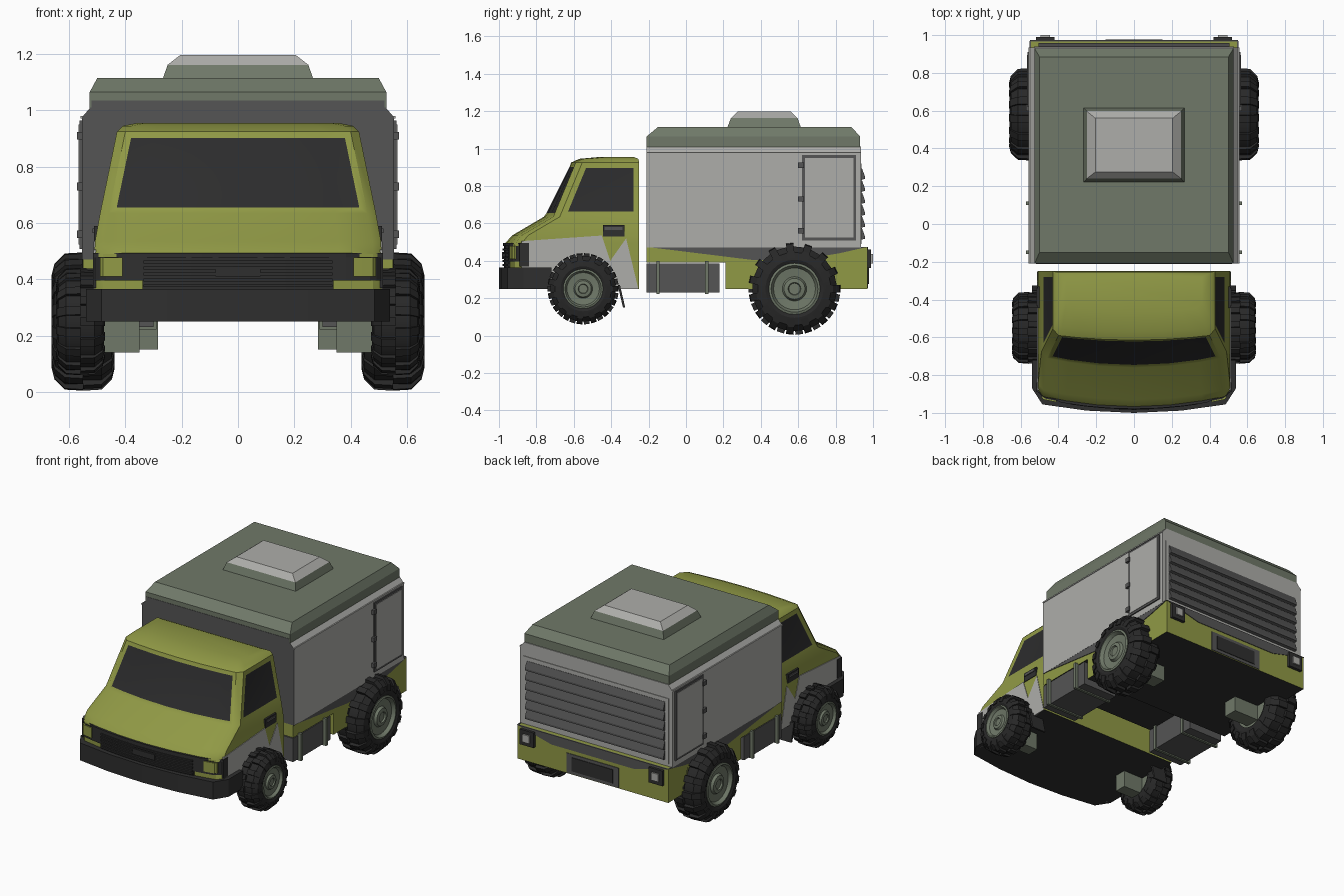
import bpy, bmesh, math
from mathutils import Matrix, Vector

if "Cube" in bpy.data.objects:
    bpy.data.objects.remove(bpy.data.objects["Cube"])


def material(name, r, g, b):
    m = bpy.data.materials.new(name)
    m.diffuse_color = (r, g, b, 1)
    m.use_nodes = True
    m.node_tree.nodes["Principled BSDF"].inputs["Base Color"].default_value = m.diffuse_color
    return m


GREEN = material("olive_green_paint", 0.28, 0.32, 0.06)
LIGHT = material("light_grey_panel", 0.42, 0.42, 0.40)
DARK = material("dark_grey_panel", 0.09, 0.09, 0.09)
BLACK = material("black_plastic", 0.028, 0.028, 0.028)
TYRE = material("tyre_rubber", 0.021, 0.021, 0.021)
GLASS = material("dark_glass", 0.025, 0.025, 0.026)
SAGE = material("sage_grey", 0.16, 0.19, 0.14)


def finish(name, bm, mats, mirror=False, smooth=None):
    me = bpy.data.meshes.new(name)
    bm.to_mesh(me)
    bm.free()
    ob = bpy.data.objects.new(name, me)
    bpy.context.collection.objects.link(ob)
    for m in mats:
        me.materials.append(m)
    if mirror:
        ob.modifiers.new("mirror", 'MIRROR')
    if smooth:
        bpy.ops.object.select_all(action='DESELECT')
        ob.select_set(True)
        bpy.context.view_layer.objects.active = ob
        bpy.ops.object.shade_smooth_by_angle(angle=math.radians(smooth))
    return ob


def add_prism(bm, pts, axis, a, b):
    """Extrude a 2D outline along an axis from a to b."""
    def place(p, t):
        return {'x': (t, p[0], p[1]), 'y': (p[0], t, p[1]), 'z': (p[0], p[1], t)}[axis]
    lo = [bm.verts.new(place(p, a)) for p in pts]
    hi = [bm.verts.new(place(p, b)) for p in pts]
    bm.faces.new(lo)
    bm.faces.new(hi[::-1])
    for i in range(len(pts)):
        j = (i + 1) % len(pts)
        bm.faces.new((lo[i], hi[i], hi[j], lo[j]))
    return lo + hi


def prism(name, pts, axis, a, b, mat, mirror=False, rule=None, mat2=None):
    bm = bmesh.new()
    add_prism(bm, pts, axis, a, b)
    bmesh.ops.recalc_face_normals(bm, faces=bm.faces)
    bm.normal_update()
    if rule:
        for f in bm.faces:
            f.material_index = int(rule(f.normal))
    return finish(name, bm, [mat, mat2] if mat2 else [mat], mirror)


def rect(a0, a1, b0, b1):
    return [(a0, b0), (a1, b0), (a1, b1), (a0, b1)]


def box(name, x0, x1, y0, y1, z0, z1, mat, mirror=False, **kw):
    return prism(name, rect(x0, x1, y0, y1), 'z', z0, z1, mat, mirror, **kw)


def frustum(name, low, high, z0, z1, mat):
    bm = bmesh.new()
    vs = add_prism(bm, rect(*low), 'z', z0, z1)
    for v, p in zip(vs[4:], rect(*high)):
        v.co.x, v.co.y = p
    bmesh.ops.recalc_face_normals(bm, faces=bm.faces)
    return finish(name, bm, [mat])


# Cab: stacked horizontal outlines (z, half width, front y, corner y, back y)
slices = [(.25, .51, -.965, -.915, -.25), (.49, .51, -.97, -.915, -.25),
          (.535, .508, -.93, -.88, -.25), (.635, .49, -.76, -.71, -.25),
          (.925, .43, -.615, -.59, -.25), (.945, .41, -.57, -.55, -.255),
          (.955, .36, -.46, -.45, -.28)]
bm = bmesh.new()
rings = []
for z, w, yf, yc, yb in slices:
    c = w - .03
    half = [(w, yb), (w, yc + .035)]
    half += [(c * t, yf + (yc - yf) * t * t) for t in (1, .75, .4, 0)]
    outline = half + [(-x, y) for x, y in half[-2::-1]]
    rings.append([bm.verts.new((x, y, z)) for x, y in outline])
panes = {}
for i in range(len(rings) - 1):
    for j in range(11):
        k = (j + 1) % 11
        panes[i, j] = bm.faces.new((rings[i][j], rings[i][k], rings[i + 1][k], rings[i + 1][j]))
floor = bm.faces.new(rings[0])
bm.faces.new(rings[-1])
floor.material_index = 2
bmesh.ops.recalc_face_normals(bm, faces=bm.faces)
bm.normal_update()
# Windscreen and side windows are inset into the cab
for group, inset in (([panes[3, j] for j in range(2, 8)], .024), ([panes[3, 0]], .03), ([panes[3, 9]], .03)):
    bmesh.ops.inset_region(bm, faces=group, thickness=inset, depth=-.004, use_even_offset=True)
    for f in group:
        f.material_index = 1
finish("cab", bm, [GREEN, GLASS, BLACK], smooth=38)

# Painted grey side patch and door handle
prism("cab_side_patch", [(-.88, .25), (-.88, .505), (-.45, .535), (-.405, .40), (-.32, .52),
                         (-.255, .25)], 'x', .504, .513, LIGHT, True)
box("door_handle_recess", .50, .512, -.445, -.33, .53, .59, BLACK, True)
box("door_handle", .51, .517, -.435, -.34, .565, .58, DARK, True)


def front_y(x):
    x = abs(x)
    return -.967 + .052 * (x / .48) ** 2 if x <= .48 else -.915 + (x - .48) * 1.17


def front_strip(name, x0, x1, z0, z1, d, mat, mirror=False):
    """Plate that follows the curved nose, standing out by d."""
    xs = [x0 + (x1 - x0) * i / 8 for i in range(9)]
    pts = [(x, front_y(x) - d) for x in xs] + [(x, front_y(x) + .015) for x in xs[::-1]]
    prism(name, pts, 'z', z0, z1, mat, mirror)


# Grille, headlights and bumper
front_strip("grille_panel", -.34, .34, .36, .485, .006, BLACK)
for i in range(5):
    front_strip("grille_slat", -.335, .335, .372 + i * .021, .382 + i * .021, .014, BLACK)
front_strip("grille_blank_plate", -.08, .08, .41, .448, .018, BLACK)
front_strip("nose_lip", -.512, .512, .478, .494, .012, BLACK)
front_strip("headlight_housing", .34, .513, .395, .48, .007, BLACK, True)
front_strip("headlight", .41, .49, .41, .478, .014, GREEN, True)
box("headlight_side_housing", .505, .516, -.89, -.84, .37, .494, BLACK, True)
bump = [(.54, -.72), (.54, -.87), (.485, -.955), (.25, -.988), (0, -1)]
prism("front_bumper", bump + [(-x, y) for x, y in bump[-2::-1]], 'z', .25, .365, BLACK)

# Cargo body with dark front wall and underside
prism("cargo_body", [(.555, .47), (.555, .975), (.525, 1.01), (-.525, 1.01), (-.555, .975), (-.555, .47)],
      'y', -.21, .935, LIGHT, rule=lambda n: n.y < -.9 or n.z < -.9, mat2=DARK)
box("body_side_trim", .55, .559, -.21, .935, .972, .98, LIGHT, True)
box("body_front_top_panel", -.52, .52, -.212, -.2, .98, 1.035, DARK)
box("roof_base", -.527, .527, -.21, .93, 1.0, 1.065, SAGE)
frustum("roof_cap", (-.527, .527, -.21, .93), (-.5, .5, -.15, .885), 1.065, 1.115, SAGE)
frustum("hatch_base", (-.268, .268, .22, .615), (-.25, .25, .24, .597), 1.11, 1.162, SAGE)
frustum("hatch_lid", (-.25, .25, .24, .597), (-.205, .205, .275, .56), 1.162, 1.197, LIGHT)

# Side doors with hinges
box("side_door_frame", .55, .563, .62, .91, .508, .965, DARK, True)
box("side_door_panel", .555, .566, .635, .895, .523, .95, LIGHT, True)
for z in (.56, .73, .91):
    box("door_hinge", .55, .572, .598, .632, z - .014, z + .014, DARK, True)

# Rear roller shutter
box("shutter_surround", -.53, .53, .93, .939, .49, .92, LIGHT)
for i in range(6):
    z = .51 + i * .064
    prism("shutter_slat", [(.93, z), (.957, z + .008), (.957, z + .02), (.941, z + .064), (.93, z + .064)],
          'x', -.505, .505, DARK)

# Lower chassis skirt
under = lambda n: n.z < -.9
box("chassis_front", -.55, .55, -.21, .215, .39, .472, GREEN, rule=under, mat2=BLACK)
box("chassis_rear", -.55, .55, .21, .97, .25, .472, GREEN, rule=under, mat2=BLACK)
prism("skirt_dark_wedge", [(-.21, .474), (.35, .405), (.58, .40), (.82, .44), (.97, .474)],
      'x', .545, .554, DARK, True)
prism("rear_dark_wedge", [(-.55, .474), (-.3, .41), (.3, .41), (.55, .474)], 'y', .965, .974, DARK)
box("rear_step_recess", -.19, .19, .965, .974, .255, .385, DARK)
box("rear_step_frame", -.15, .15, .97, .978, .275, .365, BLACK)
box("tail_light_housing", .42, .52, .965, .99, .36, .46, BLACK, True)
box("tail_light", .445, .495, .985, 1.0, .385, .435, LIGHT, True)

# Side tanks with straps
box("side_tank", .30, .55, -.21, .18, .23, .385, DARK, True)
for y in (-.15, .11):
    box("tank_strap", .29, .572, y - .009, y + .009, .222, .40, SAGE, True)

# Axle blocks and mud flaps
box("rear_axle_block", .285, .50, .53, .63, .15, .30, SAGE, True)
box("front_axle_block", .35, .50, -.59, -.51, .14, .28, SAGE, True)
prism("mud_flap", [(-.365, .27), (-.353, .27), (-.325, .15), (-.337, .15)], 'x', .44, .54, BLACK, True)


def lathe(name, profile, place, mat, steps, smooth):
    bm = bmesh.new()
    vs = [bm.verts.new((x, 0, r)) for x, r in profile]
    edges = [bm.edges.new(p) for p in zip(vs, vs[1:])]
    bmesh.ops.spin(bm, geom=vs + edges, cent=(0, 0, 0), axis=(1, 0, 0), angle=math.tau, steps=steps)
    bmesh.ops.remove_doubles(bm, verts=bm.verts, dist=.0004)
    bmesh.ops.recalc_face_normals(bm, faces=bm.faces)
    bm.transform(place)
    finish(name, bm, [mat], True, smooth)


def wheel(name, x, y, radius):
    place = Matrix.Translation((x, y, .25)) @ Matrix.Scale(radius / .245, 4)
    lathe(name + "_tyre", [(-.095, .125), (-.108, .155), (-.1, .195), (-.065, .226), (.065, .226),
                           (.1, .195), (.108, .155), (.095, .125)], place, TYRE, 30, 25)
    lathe(name + "_hub", [(-.085, 0), (-.085, .135), (.104, .137), (.108, .125), (.086, .112), (.08, .065),
                          (.096, .056), (.1, .034), (.09, .03), (.09, 0)], place, SAGE, 28, 30)
    # Tread lugs, staggered between the two shoulders
    bm = bmesh.new()
    n = 15
    for i in range(n):
        for side in (1, -1):
            pts = [(0, .2), (0, .245), (.065, .241), (.102, .205), (.112, .165), (.09, .165)]
            vs = add_prism(bm, [(side * a, b) for a, b in pts], 'y', -.02, .02)
            turn = Matrix.Rotation(math.tau * (i + (.25 if side > 0 else -.25)) / n, 4, 'X')
            bmesh.ops.transform(bm, matrix=turn, verts=vs)
    bmesh.ops.recalc_face_normals(bm, faces=bm.faces)
    bm.transform(place)
    finish(name + "_tread", bm, [TYRE], True)


wheel("front_wheel", .56, -.55, .19)
wheel("rear_wheel", .55, .58, .245)
